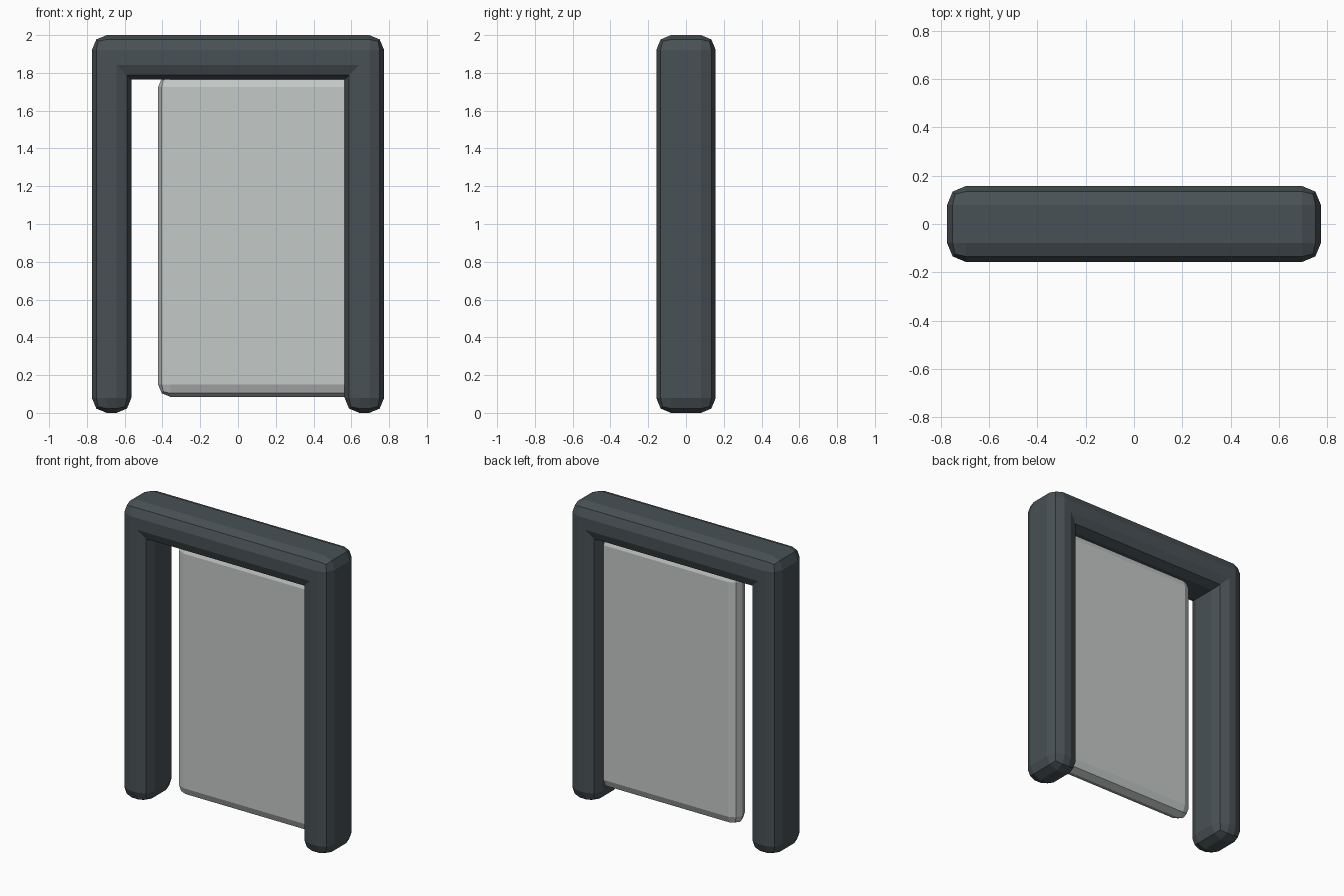
import bpy
import bmesh

cube = bpy.data.objects.get("Cube")
if cube:
    bpy.data.objects.remove(cube, do_unlink=True)


def make_material(name, rgb):
    mat = bpy.data.materials.new(name)
    mat.use_nodes = True
    mat.diffuse_color = (*rgb, 1)
    mat.node_tree.nodes["Principled BSDF"].inputs["Base Color"].default_value = (*rgb, 1)
    return mat


def rounded_slab(name, outline, half_depth, bevel, mat):
    """Extrude an x-z outline along y and round its convex edges."""
    bm = bmesh.new()
    face = bm.faces.new([bm.verts.new((x, -half_depth, z)) for x, z in outline])
    extruded = bmesh.ops.extrude_face_region(bm, geom=[face])["geom"]
    verts = [v for v in extruded if isinstance(v, bmesh.types.BMVert)]
    bmesh.ops.translate(bm, verts=verts, vec=(0, 2 * half_depth, 0))
    bmesh.ops.recalc_face_normals(bm, faces=bm.faces)
    edges = [e for e in bm.edges if e.calc_face_angle_signed() > 0.1]
    bmesh.ops.bevel(bm, geom=edges, offset=bevel, offset_type="OFFSET",
                    segments=2, profile=0.5, affect="EDGES", clamp_overlap=True)
    bmesh.ops.recalc_face_normals(bm, faces=bm.faces)
    mesh = bpy.data.meshes.new(name)
    bm.to_mesh(mesh)
    bm.free()
    mesh.materials.append(mat)
    obj = bpy.data.objects.new(name, mesh)
    bpy.context.collection.objects.link(obj)
    return obj


slate = make_material("dark slate", (0.065, 0.082, 0.09))
pale = make_material("pale grey", (0.55, 0.58, 0.565))

# Door frame: two posts joined by a lintel
outer, inner, lintel = 0.773, 0.565, 1.765
half = [(inner, lintel), (inner, 0), (outer, 0), (outer, 2)]
outline = half + [(-x, z) for x, z in reversed(half)]
rounded_slab("door_frame", outline, 0.157, 0.078, slate)

# Sliding panel, tucked partly into the left post
left, right, bottom, top = 0.70, -0.423, 0.085, 1.79
rounded_slab("sliding_panel",
             [(right, bottom), (left, bottom), (left, top), (right, top)],
             0.067, 0.065, pale)
